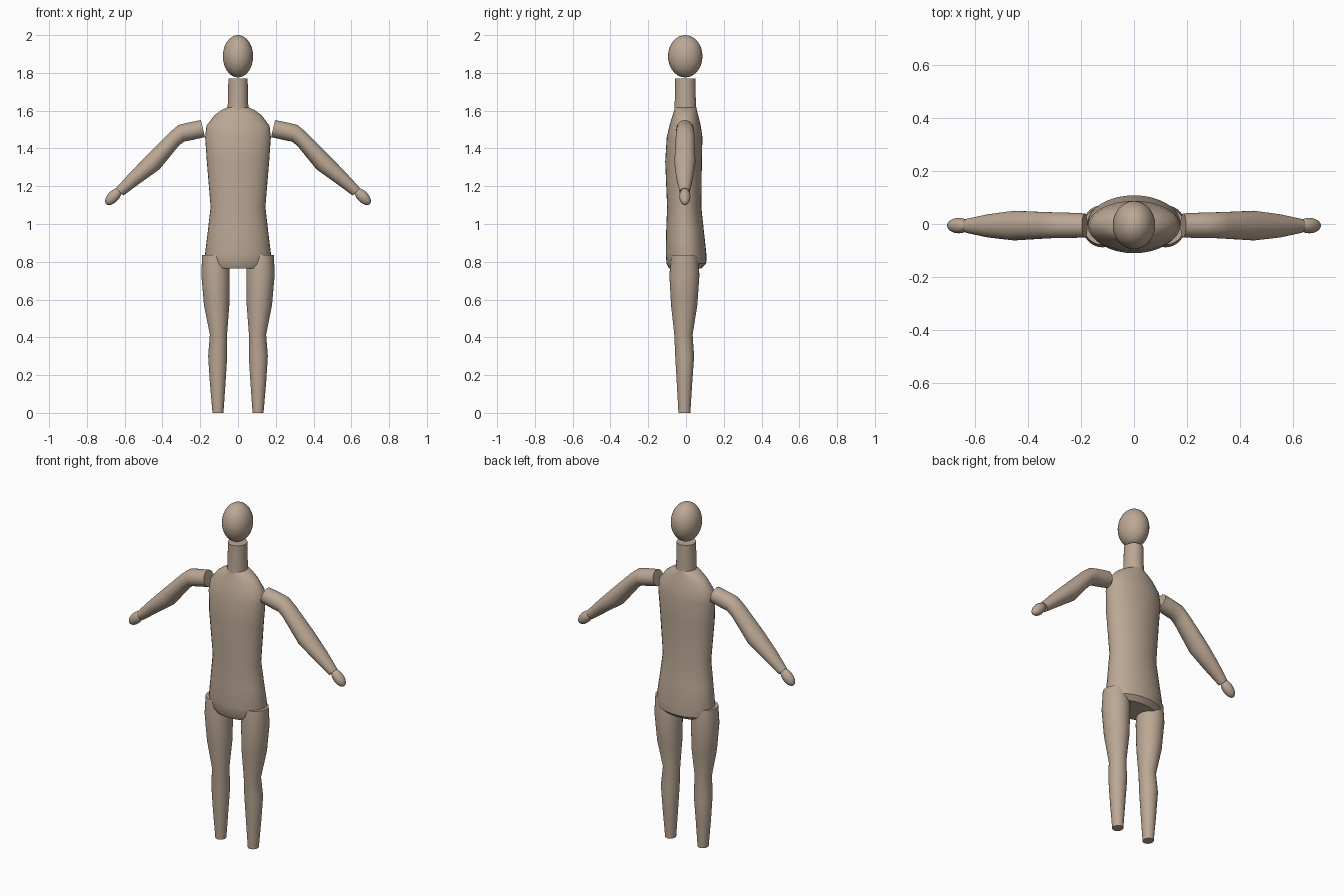
import bpy, bmesh, math
from mathutils import Vector, Matrix

if "Cube" in bpy.data.objects:
    bpy.data.objects.remove(bpy.data.objects["Cube"])

SIDES = 32
mat = bpy.data.materials.new("tan")
mat.diffuse_color = (0.50, 0.39, 0.30, 1)
mat.use_nodes = True
mat.node_tree.nodes["Principled BSDF"].inputs["Base Color"].default_value = mat.diffuse_color


def finish(name, bm, mirror=False):
    bmesh.ops.recalc_face_normals(bm, faces=bm.faces)
    me = bpy.data.meshes.new(name)
    bm.to_mesh(me)
    bm.free()
    ob = bpy.data.objects.new(name, me)
    bpy.context.collection.objects.link(ob)
    me.materials.append(mat)
    if mirror:
        ob.modifiers.new("mirror", 'MIRROR').use_axis = (True, False, False)
    bpy.ops.object.select_all(action='DESELECT')
    ob.select_set(True)
    bpy.context.view_layer.objects.active = ob
    bpy.ops.object.shade_smooth_by_angle(angle=math.radians(40))
    return ob


def loft(name, rings, mirror=False):
    """Skin elliptical rings: each is (x1, z1, x2, z2, y_front, y_back)."""
    bm = bmesh.new()
    loops = []
    for x1, z1, x2, z2, yf, yb in rings:
        c = Vector(((x1 + x2) / 2, (yf + yb) / 2, (z1 + z2) / 2))
        u = Vector(((x2 - x1) / 2, 0, (z2 - z1) / 2))
        v = Vector((0, (yb - yf) / 2, 0))
        angles = [2 * math.pi * i / SIDES for i in range(SIDES)]
        loops.append([bm.verts.new(c + u * math.cos(a) + v * math.sin(a)) for a in angles])
    for a, b in zip(loops, loops[1:]):
        for i in range(SIDES):
            j = (i + 1) % SIDES
            bm.faces.new((a[i], a[j], b[j], b[i]))
    bm.faces.new(loops[0])
    bm.faces.new(loops[-1])
    return finish(name, bm, mirror)


def ellipsoid(name, center, radii, tilt=0, mirror=False):
    bm = bmesh.new()
    m = Matrix.Translation(center) @ Matrix.Rotation(tilt, 4, 'Y') @ Matrix.Diagonal((*radii, 1))
    bmesh.ops.create_uvsphere(bm, u_segments=32, v_segments=20, radius=1, matrix=m)
    return finish(name, bm, mirror)


def upright(x1, x2, z, yf, yb):
    return (x1, z, x2, z, yf, yb)


# Head and neck
ellipsoid("head", (0, -0.004, 1.888), (0.08, 0.091, 0.112))
loft("neck", [upright(-r, r, z, yf, yb) for r, z, yf, yb in [
    (0.055, 1.605, -0.062, 0.055), (0.053, 1.68, -0.058, 0.051), (0.051, 1.77, -0.057, 0.05)]])

# Torso: half width, height, front, back
loft("torso", [upright(-r, r, z, yf, yb) for r, z, yf, yb in [
    (0.140, 0.765, -0.090, 0.080),
    (0.165, 0.790, -0.103, 0.107),
    (0.175, 0.840, -0.107, 0.108),
    (0.160, 0.960, -0.105, 0.095),
    (0.145, 1.090, -0.100, 0.081),
    (0.165, 1.330, -0.110, 0.084),
    (0.174, 1.460, -0.102, 0.087),
    (0.167, 1.520, -0.088, 0.078),
    (0.125, 1.575, -0.071, 0.065),
    (0.090, 1.602, -0.063, 0.058),
    (0.055, 1.618, -0.058, 0.054)]])

# Arms: underside point to upper point, front, back
loft("arms", [
    (0.175, 1.460, 0.196, 1.550, -0.051, 0.040),
    (0.250, 1.443, 0.268, 1.536, -0.053, 0.043),
    (0.285, 1.437, 0.315, 1.524, -0.053, 0.044),
    (0.315, 1.413, 0.360, 1.487, -0.055, 0.045),
    (0.415, 1.290, 0.488, 1.358, -0.062, 0.050),
    (0.520, 1.215, 0.575, 1.268, -0.051, 0.037),
    (0.608, 1.150, 0.646, 1.190, -0.034, 0.020)], mirror=True)
ellipsoid("hands", (0.66, -0.006, 1.145), (0.055, 0.029, 0.03), math.radians(46), mirror=True)

# Legs: inner x, outer x, height, front, back
loft("legs", [upright(*r) for r in [
    (0.050, 0.190, 0.835, -0.078, 0.062),
    (0.044, 0.194, 0.730, -0.088, 0.071),
    (0.046, 0.180, 0.570, -0.079, 0.060),
    (0.058, 0.149, 0.414, -0.062, 0.035),
    (0.057, 0.158, 0.300, -0.057, 0.043),
    (0.066, 0.149, 0.160, -0.049, 0.033),
    (0.077, 0.135, 0.000, -0.040, 0.023)]], mirror=True)
